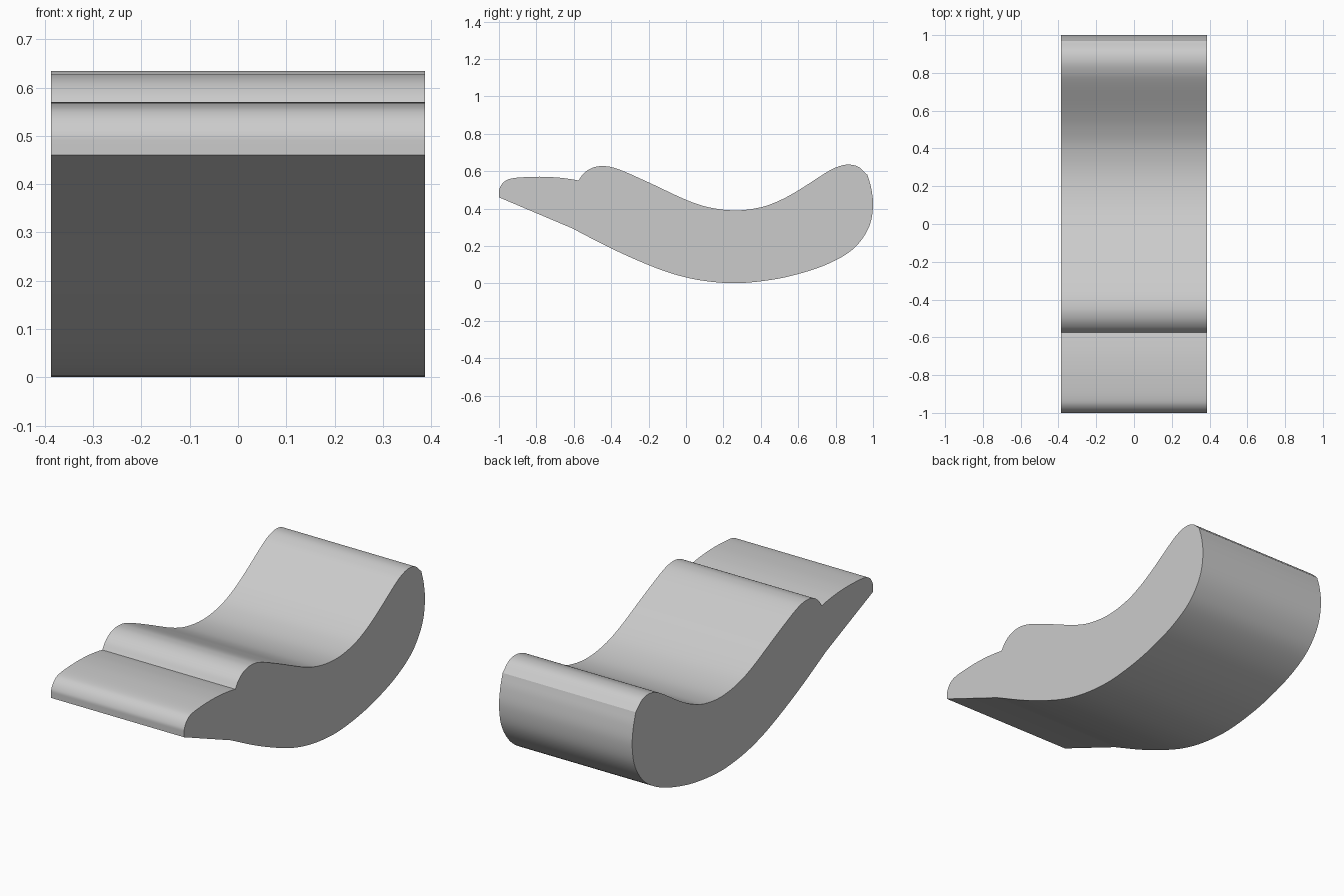
import bpy
import bmesh
import math
from mathutils import Vector

cube = bpy.data.objects.get("Cube")
if cube:
    bpy.data.objects.remove(cube, do_unlink=True)

HALF_WIDTH = 0.387
STEPS = 6

# Side profile (y, z), split into smooth runs that meet at creases
footrest = [(-1, .46), (-.998, .505), (-.97, .545), (-.92, .563), (-.8, .57),
            (-.7, .567), (-.62, .558), (-.575, .55)]
seat = [(-.575, .55), (-.545, .59), (-.5, .618), (-.44, .627), (-.36, .61),
        (-.2, .54), (0, .447), (.13, .405), (.27, .39), (.4, .407), (.5, .443),
        (.6, .497), (.75, .593), (.81, .623), (.865, .635), (.92, .624), (.97, .58)]
back_and_base = [(.97, .58), (.99, .51), (1, .42), (.985, .32), (.94, .235),
                 (.87, .165), (.75, .1), (.6, .05), (.45, .018), (.27, .001),
                 (.1, .013), (-.05, .045), (-.2, .098), (-.4, .187), (-.61, .295)]


def smooth_run(points):
    """Curve through the points, leaving out the last one."""
    p = [Vector(q) for q in points]
    p = [2 * p[0] - p[1]] + p + [2 * p[-1] - p[-2]]
    out = []
    for a, b, c, d in zip(p, p[1:], p[2:], p[3:]):
        for i in range(STEPS):
            t = i / STEPS
            out.append(0.5 * (2 * b + (c - a) * t + (2 * a - 5 * b + 4 * c - d) * t ** 2
                              + (3 * b - a - 3 * c + d) * t ** 3))
    return out


outline = [q for run in (footrest, seat, back_and_base) for q in smooth_run(run)]
outline.append(Vector(back_and_base[-1]))

# Lounger body: the profile swept across the width
bm = bmesh.new()
side = bm.faces.new([bm.verts.new((-HALF_WIDTH, min(max(q.x, -1), 1), max(q.y, 0)))
                     for q in outline])
swept = bmesh.ops.extrude_face_region(bm, geom=[side], use_keep_orig=True)
bmesh.ops.translate(bm, vec=(2 * HALF_WIDTH, 0, 0),
                    verts=[g for g in swept["geom"] if isinstance(g, bmesh.types.BMVert)])
bmesh.ops.recalc_face_normals(bm, faces=bm.faces)
mesh = bpy.data.meshes.new("lounger_body")
bm.to_mesh(mesh)
bm.free()
body = bpy.data.objects.new("lounger_body", mesh)
bpy.context.collection.objects.link(body)

# Plain grey covering
grey = bpy.data.materials.new("light_grey")
grey.use_nodes = True
colour = (0.6, 0.6, 0.6, 1)
grey.diffuse_color = colour
grey.node_tree.nodes["Principled BSDF"].inputs["Base Color"].default_value = colour
mesh.materials.append(grey)

bpy.ops.object.select_all(action="DESELECT")
body.select_set(True)
bpy.context.view_layer.objects.active = body
bpy.ops.object.shade_smooth_by_angle(angle=math.radians(30))
